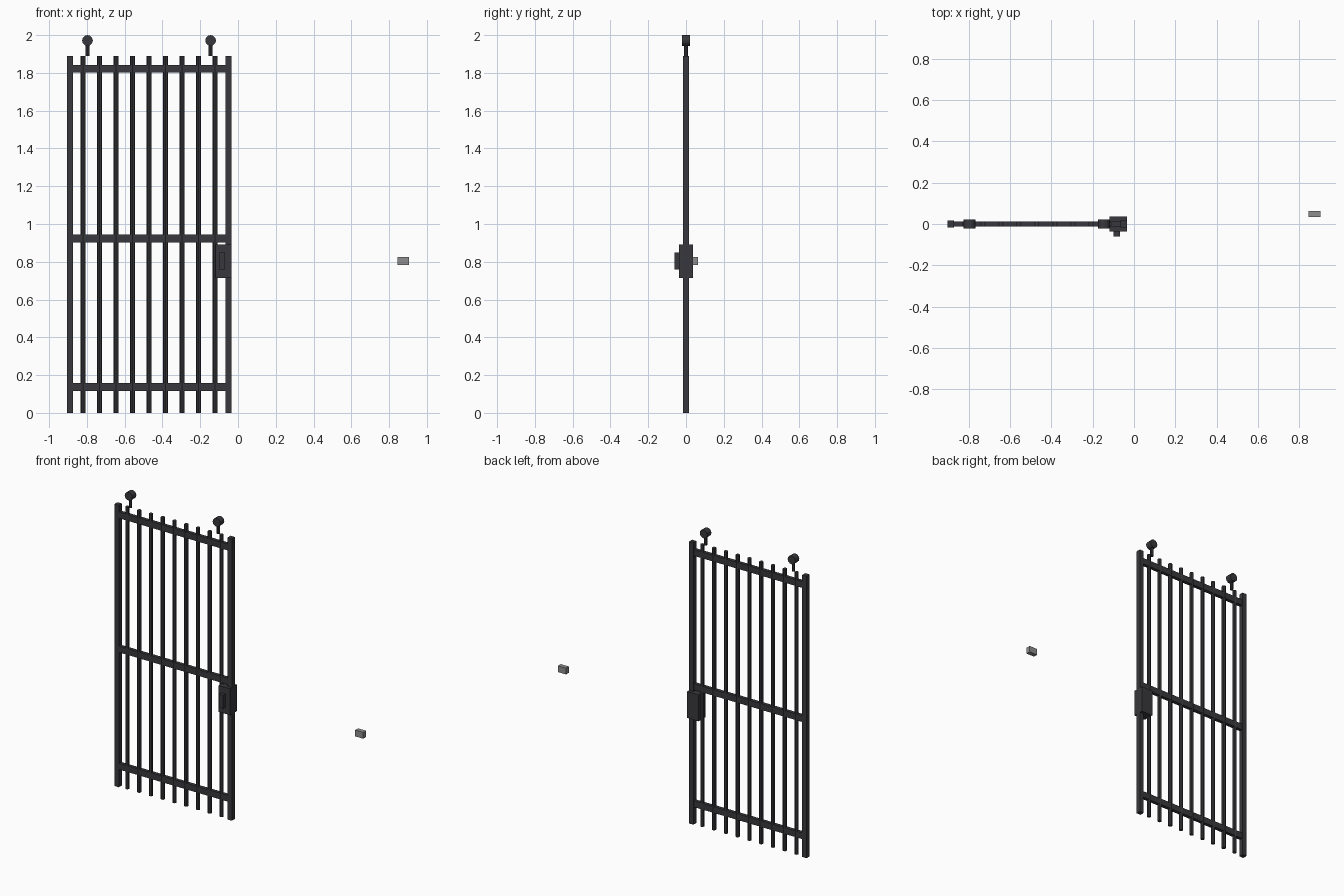
import bpy
import math

cube = bpy.data.objects.get("Cube")
if cube:
    bpy.data.objects.remove(cube, do_unlink=True)


def make_material(name, rgb):
    mat = bpy.data.materials.new(name)
    mat.use_nodes = True
    color = (*rgb, 1.0)
    mat.diffuse_color = color
    mat.node_tree.nodes["Principled BSDF"].inputs["Base Color"].default_value = color
    return mat


IRON = make_material("dark_iron", (0.04, 0.039, 0.045))
STEEL = make_material("grey_steel", (0.27, 0.27, 0.275))


def finish(name, mat):
    ob = bpy.context.object
    ob.name = ob.data.name = name
    ob.data.materials.append(mat)
    return ob


def box(name, x, y, z, mat=IRON):
    """Box from (min, max) pairs on each axis."""
    spans = (x, y, z)
    bpy.ops.mesh.primitive_cube_add(size=1, location=[(a + b) / 2 for a, b in spans])
    ob = finish(name, mat)
    for v in ob.data.vertices:
        v.co = [c * (b - a) for c, (a, b) in zip(v.co, spans)]
    return ob


def rod(name, radius, length, loc, sides, rot=(0, 0, 0)):
    bpy.ops.mesh.primitive_cylinder_add(vertices=sides, radius=radius, depth=length,
                                        location=loc, rotation=rot)
    return finish(name, IRON)


TOP = 1.89

# Outer uprights
for side, x in (("right", -0.889), ("left", -0.05)):
    box(f"{side}_upright", (x - 0.016, x + 0.016), (-0.016, 0.016), (0, TOP))

# Cross rails
for level, z in (("bottom", 0.138), ("middle", 0.923), ("top", 1.822)):
    box(f"{level}_rail", (-0.875, -0.062), (-0.0115, 0.0115), (z - 0.021, z + 0.021))

# Vertical bars
for i in range(9):
    rod(f"bar_{i + 1}", 0.013, TOP, (-0.82 + i * 0.0873, 0, TOP / 2), 8)

# Finials: short stem with a round disc on top
for side, x in (("right", -0.797), ("left", -0.145)):
    rod(f"{side}_finial_stem", 0.0105, 0.07, (x, 0, 1.925), 8)
    rod(f"{side}_finial_disc", 0.0285, 0.042, (x, 0, 1.9715), 12, (math.pi / 2, 0, 0))

# Lock case and its raised front plate
box("lock_case", (-0.119, -0.034), (-0.036, 0.036), (0.715, 0.892))
box("lock_plate", (-0.1, -0.069), (-0.06, -0.034), (0.758, 0.848))

# Separate strike block
box("strike_block", (0.845, 0.905), (0.034, 0.064), (0.782, 0.824), STEEL)
